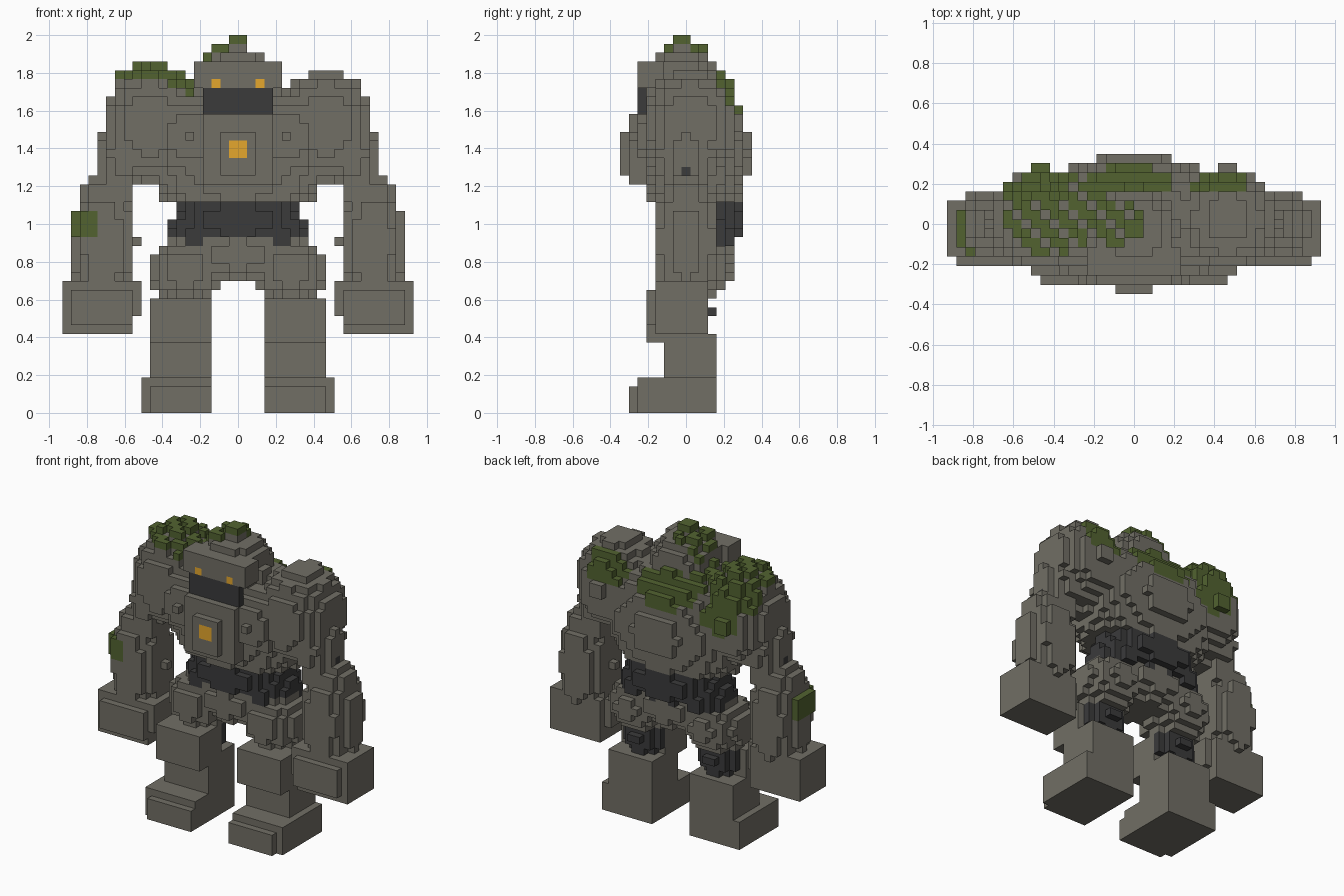
import bpy
import bmesh
from itertools import product

if "Cube" in bpy.data.objects:
    bpy.data.objects.remove(bpy.data.objects["Cube"])

S = 2 / 43  # block size
owner = {}  # block -> part name
colour_of = {}


def material(name, rgb):
    m = bpy.data.materials.new(name)
    m.use_nodes = True
    m.diffuse_color = (*rgb, 1)
    m.node_tree.nodes["Principled BSDF"].inputs["Base Color"].default_value = (*rgb, 1)
    return m


stone = material("grey stone", (0.165, 0.157, 0.13))
dark = material("dark stone", (0.043, 0.043, 0.044))
moss = material("moss green", (0.085, 0.124, 0.03))
glow = material("amber glow", (0.78, 0.39, 0.026))


def box(name, mat, x, y, z):
    """Fill blocks in half-open ranges."""
    colour_of[name] = mat
    for v in product(range(*x), range(*y), range(*z)):
        owner[v] = name


def inside(v, c, r):
    p = (v[0] + 0.5, v[1], v[2] + 0.5)
    return sum(((a - b) / q) ** 2 for a, b, q in zip(p, c, r)) <= 1


def blob(name, mat, c, r, floor=0):
    """Fill blocks whose centres lie in an ellipsoid."""
    colour_of[name] = mat
    spans = [range(int(a - q) - 2, int(a + q) + 3) for a, q in zip(c, r)]
    for v in product(*spans):
        if v[2] >= floor and inside(v, c, r):
            owner[v] = name


SIDES = (("left", 1), ("right", -1))


def pair_box(name, mat, x, y, z):
    for side, s in SIDES:
        xs = x if s > 0 else (-x[1], -x[0])
        box(side + "_" + name, mat, xs, y, z)


def pair_blob(name, mat, c, r):
    for side, s in SIDES:
        blob(side + "_" + name, mat, (s * c[0], c[1], c[2]), r)


# Trunk
blob("waist", dark, (0, 1.5, 22), (7.4, 5.2, 3.6))
pair_blob("hip_joint", dark, (5, 1.5, 20), (3, 4, 3))
blob("torso", stone, (0, 1, 29.5), (10.6, 6.4, 8.6), floor=24)
pair_blob("chest_muscle", stone, (5.5, -2, 31.5), (4, 4, 4.5))
blob("pelvis", stone, (0, 1, 18), (6, 4.5, 3.4))

# Arms
pair_blob("upper_arm", stone, (13.1, 0, 29.3), (2.8, 3.5, 4.5))
pair_blob("elbow", stone, (13.8, 0, 25), (2.2, 2.6, 2.5))
pair_blob("shoulder", stone, (10, 0.6, 32.8), (5.4, 5.5, 6.4))
pair_blob("forearm", stone, (15.3, 0, 19.3), (3.7, 3.8, 8.3))
pair_box("forearm_stud", stone, (11, 12), (0, 1), (19, 20))
pair_box("elbow_joint", dark, (15, 16), (0, 1), (27, 28))

# Legs
pair_blob("knee_joint", dark, (6, 0, 11.5), (3.1, 3.1, 3.1))
pair_blob("thigh", stone, (6, 0.8, 16.3), (4.1, 4.6, 3.7))

# Hands, with a raised plate and a thumb
pair_box("hand", stone, (12, 20), (-3, 3), (9, 15))
pair_box("hand_plate", stone, (12, 19), (-4, -3), (10, 14))
pair_box("thumb", stone, (11, 12), (-3, 2), (11, 15))

# Feet, shins and knee guards
pair_box("foot", stone, (3, 11), (-5, 4), (0, 4))
pair_box("toe", stone, (3, 10), (-6, -5), (0, 3))
pair_box("shin", stone, (3, 10), (-2, 4), (4, 9))
pair_box("knee_guard", stone, (3, 10), (-4, 1), (8, 13))

# Chest plate and glowing core
box("chest_plate", stone, (-4, 4), (-6, -3), (26, 34))
box("core_frame", stone, (-2, 2), (-7, -6), (27, 32))
box("core", glow, (-1, 1), (-7, -6), (29, 31))

# Head
blob("head", stone, (0, -0.5, 37), (4.6, 4.6, 4.6))
box("brow", stone, (-5, 5), (-5, -2), (37, 40))
box("jaw", dark, (-4, 4), (-5, -4), (34, 37))
pair_box("eye", glow, (2, 3), (-5, -4), (37, 38))

DIRS = ((1, 0, 0), (-1, 0, 0), (0, 1, 0), (0, -1, 0), (0, 0, 1), (0, 0, -1))


def step(v, d):
    return tuple(a + b for a, b in zip(v, d))


def stone_in(c, r):
    return [v for v, n in owner.items() if colour_of[n] is stone and inside(v, c, r)]


def tufts(c, r):
    """Lay moss blocks in diagonal rows on top of the stone in a patch."""
    for v in stone_in(c, r):
        top = step(v, (0, 0, 1))
        if top not in owner and (v[0] + v[1]) % 3:
            owner[top] = "moss"


def grow(c, r):
    """Turn the exposed stone in a patch to moss."""
    for v in stone_in(c, r):
        if any(step(v, d) not in owner for d in DIRS):
            owner[v] = "moss"


# Moss
colour_of["moss"] = moss
tufts((-8.5, 1.5, 37), (6.2, 5, 4.5))              # right shoulder and neck
tufts((-2, 0, 40), (3.2, 3, 2.6))                  # head
box("moss", moss, (-1, 1), (-1, 1), (42, 43))
grow((-9, 5, 33.5), (3, 2.5, 2.2))                 # right shoulder blade
grow((-10.5, 4, 36.5), (3.5, 2.5, 2.5))            # back of right shoulder
grow((-0.5, 5, 36), (4.5, 2.5, 3.4))               # upper back
grow((9, 5, 36.5), (4, 1.8, 3))                    # back of left shoulder
box("moss", moss, (-19, -18), (-2, 2), (20, 23))   # right forearm
box("moss", moss, (-18, -16), (-3, 2), (20, 23))


def corners(v, d):
    """Four corners of the block side facing d, wound outwards."""
    axis = next(a for a in range(3) if d[a])
    u, w = (axis + 1) % 3, (axis + 2) % 3
    ring = [(0, 0), (1, 0), (1, 1), (0, 1)]
    if d[axis] < 0:
        ring.reverse()
    for p, q in ring:
        c = list(v)
        c[axis] += d[axis] > 0
        c[u] += p
        c[w] += q
        yield tuple(c)


# One mesh per part, keeping only the exposed block sides
for part in colour_of:
    bm = bmesh.new()
    verts = {}
    for v in [k for k, n in owner.items() if n == part]:
        for d in DIRS:
            if step(v, d) in owner:
                continue
            quad = list(corners(v, d))
            for x, y, z in quad:
                if (x, y, z) not in verts:
                    verts[x, y, z] = bm.verts.new((x * S, (y - 0.5) * S, z * S))
            bm.faces.new([verts[c] for c in quad])
    if bm.faces:
        mesh = bpy.data.meshes.new(part)
        bm.to_mesh(mesh)
        mesh.materials.append(colour_of[part])
        bpy.context.collection.objects.link(bpy.data.objects.new(part, mesh))
    bm.free()
